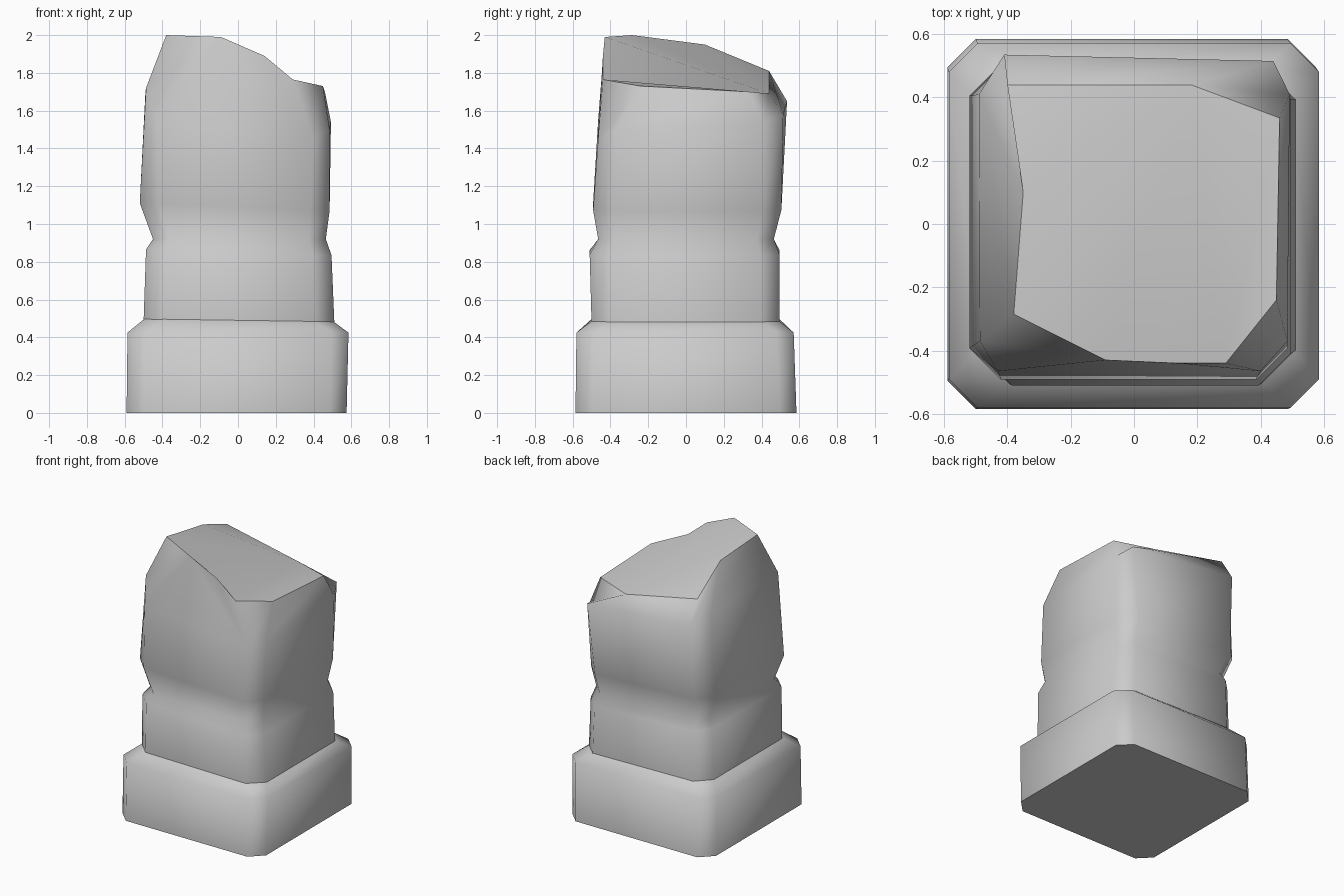
import bpy
import bmesh

cube = bpy.data.objects.get("Cube")
if cube:
    bpy.data.objects.remove(cube, do_unlink=True)

stone = bpy.data.materials.new("grey stone")
stone.use_nodes = True
color = (0.6, 0.6, 0.6, 1)
stone.diffuse_color = color
stone.node_tree.nodes["Principled BSDF"].inputs["Base Color"].default_value = color


def ring(left, right, front, back, cut, z, tilt=0.0):
    """Rectangle with cut corners, starting at the front left and turning to the right."""
    pts = [(left, front + cut), (left + cut, front), (right - cut, front), (right, front + cut),
           (right, back - cut), (right - cut, back), (left + cut, back), (left, back - cut)]
    return [(x, y, z - tilt * x) for x, y in pts]


def loft(bm, rings):
    """Join the rings with smooth quads and return the rows of vertices."""
    rows = [[bm.verts.new(p) for p in r] for r in rings]
    for low, high in zip(rows, rows[1:]):
        for i in range(len(low)):
            j = (i + 1) % len(low)
            bm.faces.new((low[i], low[j], high[j], high[i]))
    return rows


def finish(bm, name, rims):
    """Smooth shading, kept crisp along the given rims."""
    for f in bm.faces:
        f.smooth = True
    for row in rims:
        for a, b in zip(row, row[1:] + row[:1]):
            edge = bm.edges.get((a, b))
            if edge:
                edge.smooth = False
    mesh = bpy.data.meshes.new(name)
    bm.to_mesh(mesh)
    bm.free()
    mesh.materials.append(stone)
    bpy.context.collection.objects.link(bpy.data.objects.new(name, mesh))


# Plinth with a sloping upper edge
bm = bmesh.new()
rows = loft(bm, [
    ring(-0.59, 0.575, -0.585, 0.585, 0.09, 0),
    ring(-0.585, 0.585, -0.58, 0.57, 0.09, 0.425),
    ring(-0.49, 0.50, -0.495, 0.49, 0.10, 0.495, 0.015),
])
bm.faces.new(rows[0][::-1])
bm.faces.new(rows[-1])
finish(bm, "plinth", [rows[0], rows[-1]])

# Shaft with a worn waist and a broken, slanting top
shoulder = [(-0.487, -0.37, 1.72), (-0.43, -0.465, 1.55), (0.40, -0.465, 1.45), (0.485, -0.37, 1.50),
            (0.492, 0.41, 1.54), (0.44, 0.515, 1.58), (-0.41, 0.535, 1.65), (-0.49, 0.41, 1.70)]
broken = [(-0.38, -0.285, 2.0), (-0.09, -0.43, 1.99), (0.29, -0.44, 1.765), (0.45, -0.24, 1.73),
          (0.46, 0.335, 1.70), (0.18, 0.44, 1.69), (-0.40, 0.44, 1.81), (-0.35, 0.10, 1.95)]
bm = bmesh.new()
rows = loft(bm, [
    ring(-0.50, 0.51, -0.50, 0.495, 0.10, 0.48),
    ring(-0.487, 0.495, -0.51, 0.495, 0.10, 0.85, 0.03),
    ring(-0.45, 0.465, -0.465, 0.465, 0.09, 0.92),
    ring(-0.52, 0.485, -0.492, 0.505, 0.10, 1.09, 0.04),
    shoulder, broken,
])
top = rows[-1]
left_front, front, front_right, right, right_back, back, back_left, left = top
# Chipped point in the middle of the front rim
front_face = next(f for f in bm.faces if front in f.verts and front_right in f.verts)
a, b = rows[-2][1], rows[-2][2]
bm.faces.remove(front_face)
rim_edge = bm.edges.get((front, front_right))
if rim_edge:
    bm.edges.remove(rim_edge)
chip = bm.verts.new((0.14, -0.44, 1.89))
bm.faces.new((a, b, front_right, chip, front))
# Break surface
for corners in [(front, chip, front_right, back), (left_front, front, back, left),
                (left, back, back_left), (front_right, right, right_back, back)]:
    bm.faces.new(corners)
finish(bm, "shaft", [top[:2] + [chip] + top[2:], rows[0]])
